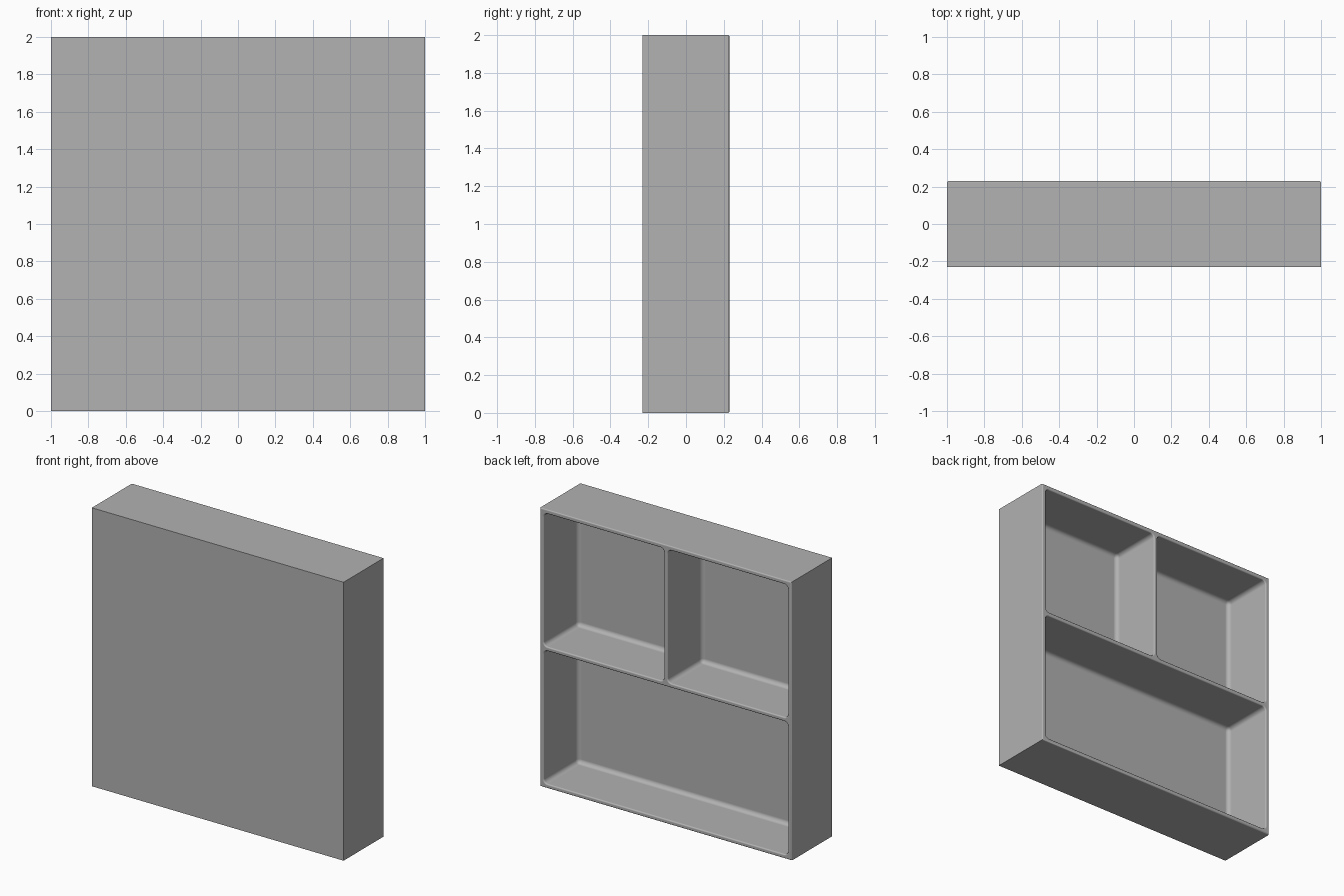
import bpy
import bmesh
from mathutils import Matrix, Vector

if "Cube" in bpy.data.objects:
    bpy.data.objects.remove(bpy.data.objects["Cube"], do_unlink=True)

HALF_DEPTH = 0.23
WALL = 0.03
FLOOR_Y = -0.16      # inner face of the closed panel
FILLET = 0.03
MID_Z = 1.0


def add_box(bm, lo, hi):
    lo, hi = Vector(lo), Vector(hi)
    size = hi - lo
    matrix = Matrix.Translation((lo + hi) / 2) @ Matrix.Diagonal((*size, 1))
    return bmesh.ops.create_cube(bm, size=1, matrix=matrix)["verts"]


def make_object(name, bm):
    mesh = bpy.data.meshes.new(name)
    bm.to_mesh(mesh)
    bm.free()
    obj = bpy.data.objects.new(name, mesh)
    bpy.context.collection.objects.link(obj)
    return obj


# Solid outer block
bm = bmesh.new()
add_box(bm, (-1, -HALF_DEPTH, 0), (1, HALF_DEPTH, 2))
tray = make_object("divided_tray", bm)

# Compartment cutter: two upper pockets and one full-width lower pocket
bm = bmesh.new()
inner = 1 - WALL
half = WALL / 2
open_y = HALF_DEPTH + 0.2
for x0, x1, z0, z1 in (
    (-inner, -half, MID_Z + half, 2 - WALL),
    (half, inner, MID_Z + half, 2 - WALL),
    (-inner, inner, WALL, MID_Z - half),
):
    add_box(bm, (x0, FLOOR_Y, z0), (x1, open_y, z1))
rounded = [e for e in bm.edges if any(v.co.y < 0 for v in e.verts)]
bmesh.ops.bevel(bm, geom=rounded, offset=FILLET, segments=5, profile=0.5,
                affect='EDGES')
bmesh.ops.recalc_face_normals(bm, faces=bm.faces)
cutter = make_object("compartment_cutter", bm)
cutter.hide_render = True

# Hollow out the block and bake the result
cut = tray.modifiers.new("compartments", 'BOOLEAN')
cut.operation = 'DIFFERENCE'
cut.solver = 'EXACT'
cut.object = cutter
graph = bpy.context.evaluated_depsgraph_get()
hollow = bpy.data.meshes.new_from_object(tray.evaluated_get(graph))
tray.modifiers.clear()
tray.data = hollow
bpy.data.objects.remove(cutter, do_unlink=True)

# Soften every edge of the open rim and the divider lips
bm = bmesh.new()
bm.from_mesh(hollow)
rim = [e for e in bm.edges
       if all(v.co.y > HALF_DEPTH - 0.001 for v in e.verts)
       and e.calc_face_angle(0) > 1]
bmesh.ops.bevel(bm, geom=rim, offset=0.009, segments=4, profile=0.5,
                affect='EDGES', clamp_overlap=True)
bm.to_mesh(hollow)
bm.free()

# Plain grey finish
grey = bpy.data.materials.new("plain_grey")
grey.use_nodes = True
colour = (0.445, 0.445, 0.445, 1)
grey.diffuse_color = colour
grey.node_tree.nodes["Principled BSDF"].inputs["Base Color"].default_value = colour
hollow.materials.clear()
hollow.materials.append(grey)

# Smooth fillets, crisp outer corners
bpy.ops.object.select_all(action='DESELECT')
tray.select_set(True)
bpy.context.view_layer.objects.active = tray
bpy.ops.object.shade_smooth_by_angle(angle=0.7)
weighted = tray.modifiers.new("flat_panels", 'WEIGHTED_NORMAL')
weighted.keep_sharp = True
